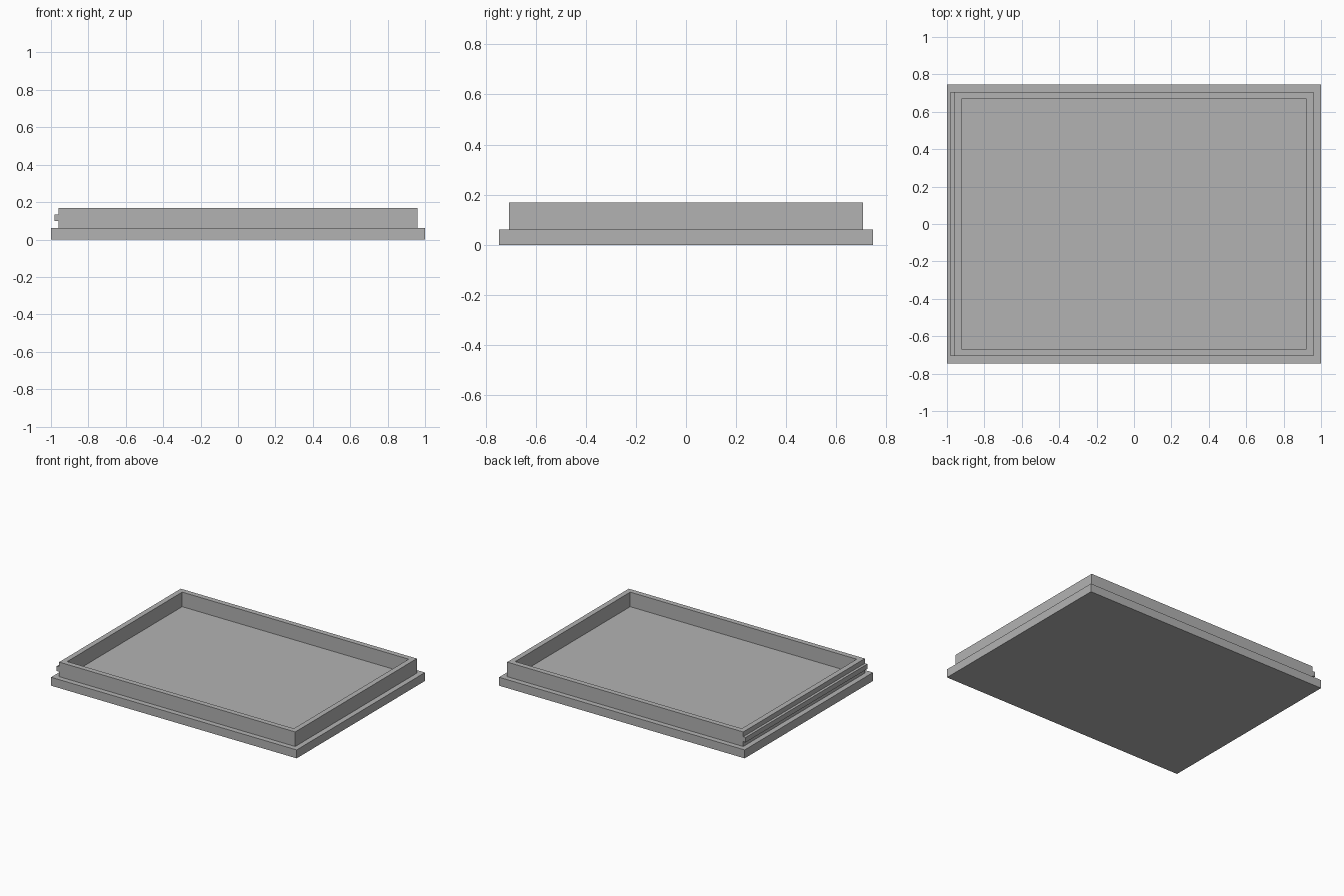
import bpy
import bmesh
from mathutils import Matrix, Vector

default_cube = bpy.data.objects.get("Cube")
if default_cube:
    bpy.data.objects.remove(default_cube, do_unlink=True)

# Overall sizes
HALF_X, HALF_Y = 1.0, 0.746
BASE_H, TOP_H = 0.062, 0.169
STEP = 0.039

grey = bpy.data.materials.new("plain grey")
grey.use_nodes = True
colour = (0.448, 0.448, 0.448, 1)
grey.diffuse_color = colour
grey.node_tree.nodes["Principled BSDF"].inputs["Base Color"].default_value = colour


def add_box(bm, low, high):
    low, high = Vector(low), Vector(high)
    place = Matrix.Translation((low + high) / 2) @ Matrix.Diagonal((*(high - low), 1))
    bmesh.ops.create_cube(bm, size=1, matrix=place)


def finish(bm, name):
    bmesh.ops.recalc_face_normals(bm, faces=bm.faces)
    mesh = bpy.data.meshes.new(name)
    bm.to_mesh(mesh)
    bm.free()
    mesh.materials.append(grey)
    obj = bpy.data.objects.new(name, mesh)
    bpy.context.collection.objects.link(obj)
    return obj


def inset_and_move(bm, face, height):
    """Inset a face by one step, then extrude it vertically."""
    bmesh.ops.inset_region(bm, faces=[face], thickness=STEP, use_even_offset=True)
    face = bmesh.ops.extrude_discrete_faces(bm, faces=[face])["faces"][0]
    bmesh.ops.translate(bm, verts=face.verts, vec=(0, 0, height))
    return face


# Tray: base plate, raised rim and sunken floor
bm = bmesh.new()
add_box(bm, (-HALF_X, -HALF_Y, 0), (HALF_X, HALF_Y, BASE_H))
bm.normal_update()
top = max(bm.faces, key=lambda f: f.normal.z)
top = inset_and_move(bm, top, TOP_H - BASE_H)
bm.normal_update()
inset_and_move(bm, top, BASE_H - TOP_H)
finish(bm, "tray")

# Catch ridge along the right end of the rim
bm = bmesh.new()
add_box(bm, (-0.981, STEP - HALF_Y, 0.098), (STEP - HALF_X, HALF_Y - STEP, 0.134))
finish(bm, "catch_ridge")
